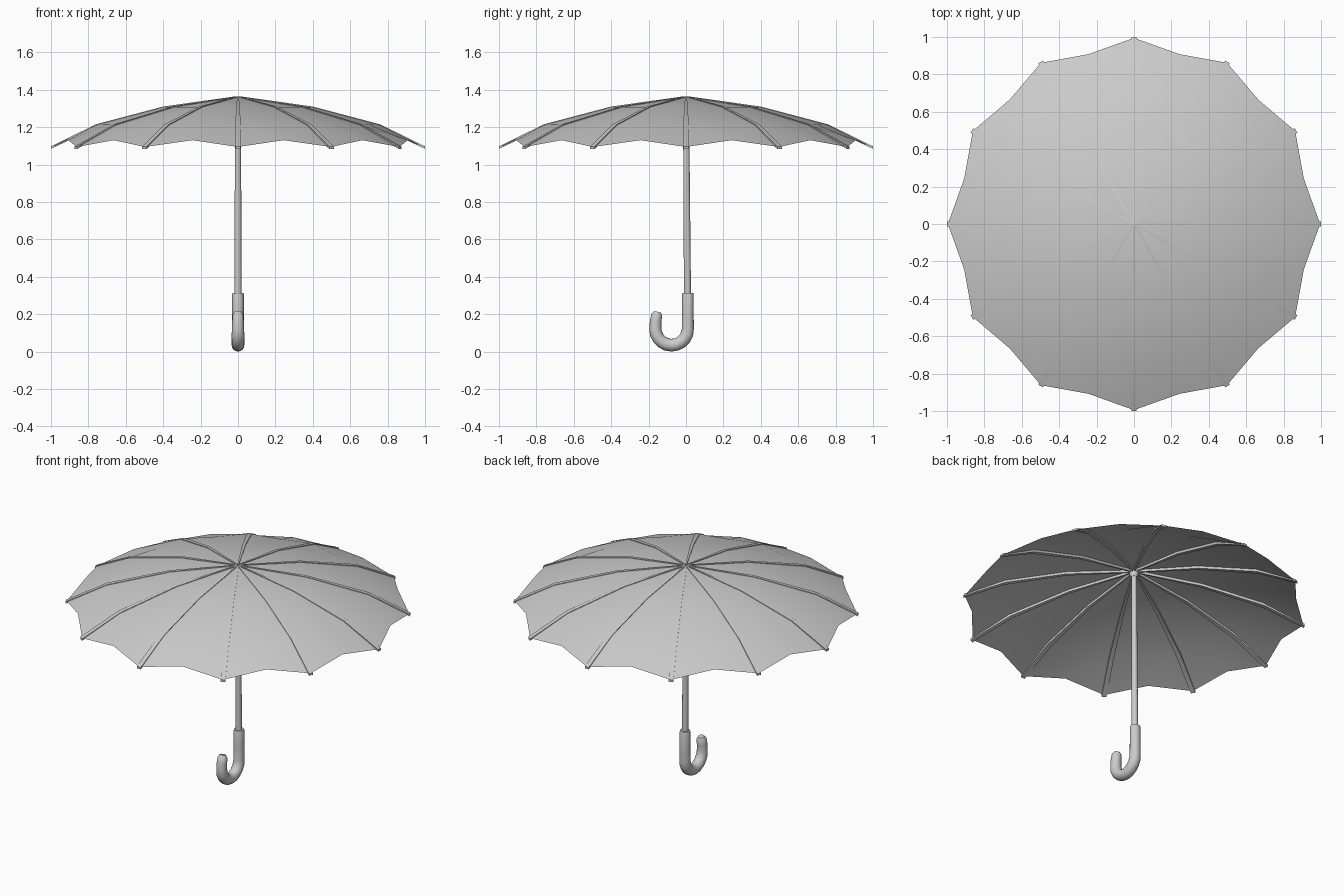
import bpy, bmesh
from math import sin, cos, pi
from mathutils import Vector

if "Cube" in bpy.data.objects:
    bpy.data.objects.remove(bpy.data.objects["Cube"])

N = 12
# radius, height along a rib; radius, height halfway between ribs
RIB = [(0.0, 1.362), (0.40, 1.307), (0.76, 1.212), (0.995, 1.094)]
MID = [(0.0, 1.362), (0.387, 1.307), (0.725, 1.213), (0.94, 1.13)]


def finish(name, bm, angle=40):
    bmesh.ops.recalc_face_normals(bm, faces=bm.faces)
    me = bpy.data.meshes.new(name)
    bm.to_mesh(me)
    bm.free()
    ob = bpy.data.objects.new(name, me)
    bpy.context.collection.objects.link(ob)
    bpy.ops.object.select_all(action='DESELECT')
    ob.select_set(True)
    bpy.context.view_layer.objects.active = ob
    bpy.ops.object.shade_smooth_by_angle(angle=angle * pi / 180)
    return ob


def skin(bm, rings):
    """Bridge equal-sized closed loops and cap both ends."""
    loops = [[bm.verts.new(p) for p in ring] for ring in rings]
    n = len(loops[0])
    for a, b in zip(loops, loops[1:]):
        for i in range(n):
            j = (i + 1) % n
            bm.faces.new((a[i], a[j], b[j], b[i]))
    bm.faces.new(loops[0][::-1])
    bm.faces.new(loops[-1])


def tube(name, path, sides):
    """Tube in the YZ plane; path holds (y, z, radius)."""
    bm = bmesh.new()
    pts = [Vector((0, y, z)) for y, z, r in path]
    rings = []
    for i, p in enumerate(pts):
        t = (pts[min(i + 1, len(pts) - 1)] - pts[max(i - 1, 0)]).normalized()
        side = Vector((1, 0, 0))
        up = t.cross(side)
        r = path[i][2]
        rings.append([p + r * (side * cos(2 * pi * k / sides) + up * sin(2 * pi * k / sides))
                      for k in range(sides)])
    skin(bm, rings)
    return finish(name, bm)


# scalloped fabric canopy
bm = bmesh.new()
apex = bm.verts.new((0, 0, RIB[0][1]))
prev = None
for level in range(1, 4):
    ring = []
    for k in range(2 * N):
        r, z = (MID if k % 2 else RIB)[level]
        a = pi * k / N
        ring.append(bm.verts.new((r * cos(a), r * sin(a), z)))
    for k in range(2 * N):
        j = (k + 1) % (2 * N)
        if prev is None:
            bm.faces.new((apex, ring[k], ring[j]))
        else:
            bm.faces.new((prev[k], ring[k], ring[j], prev[j]))
    prev = ring
finish("canopy", bm)

# tapered ribs straddling the fabric
bm = bmesh.new()
for k in range(N):
    a = 2 * pi * k / N
    out, side = Vector((cos(a), sin(a), 0)), Vector((-sin(a), cos(a), 0))
    rings = []
    for (r, z), w in zip(RIB, (0.004, 0.010, 0.014, 0.014)):
        r = min(max(r, 0.01), 1.0)
        top, low = Vector((0, 0, z + 0.003)), Vector((0, 0, z - 0.016))
        if r > 0.9:
            r = 1.0
            low.z = z - 0.010
        c = out * r
        rings.append([c + side * w + low, c + side * w + top,
                      c - side * w + top, c - side * w + low])
    skin(bm, rings)
finish("ribs", bm, 30)

# shaft with small hub below the apex
tube("shaft", [(0.008, 0.28, 0.019), (0.0, 1.355, 0.016)], 12)
tube("hub", [(0, 1.315, 0.018), (0, 1.33, 0.026), (0, 1.352, 0.026)], 12)

# hooked handle
cy, cz, R, t = -0.077, 0.122, 0.087, 0.034
path = [(cy + R, 0.315, 0.029), (cy + R, 0.308, 0.031), (cy + R, 0.21, 0.031)]
for i in range(11):
    a = -pi * i / 10
    path.append((cy + R * cos(a), cz + R * sin(a), t if 0 < i < 10 else 0.032))
path += [(-0.162, 0.165, 0.031), (-0.156, 0.198, 0.029), (-0.152, 0.214, 0.018)]
handle = tube("handle", path, 16)
low = min(v.co.z for v in handle.data.vertices)
handle.location.z = -low
